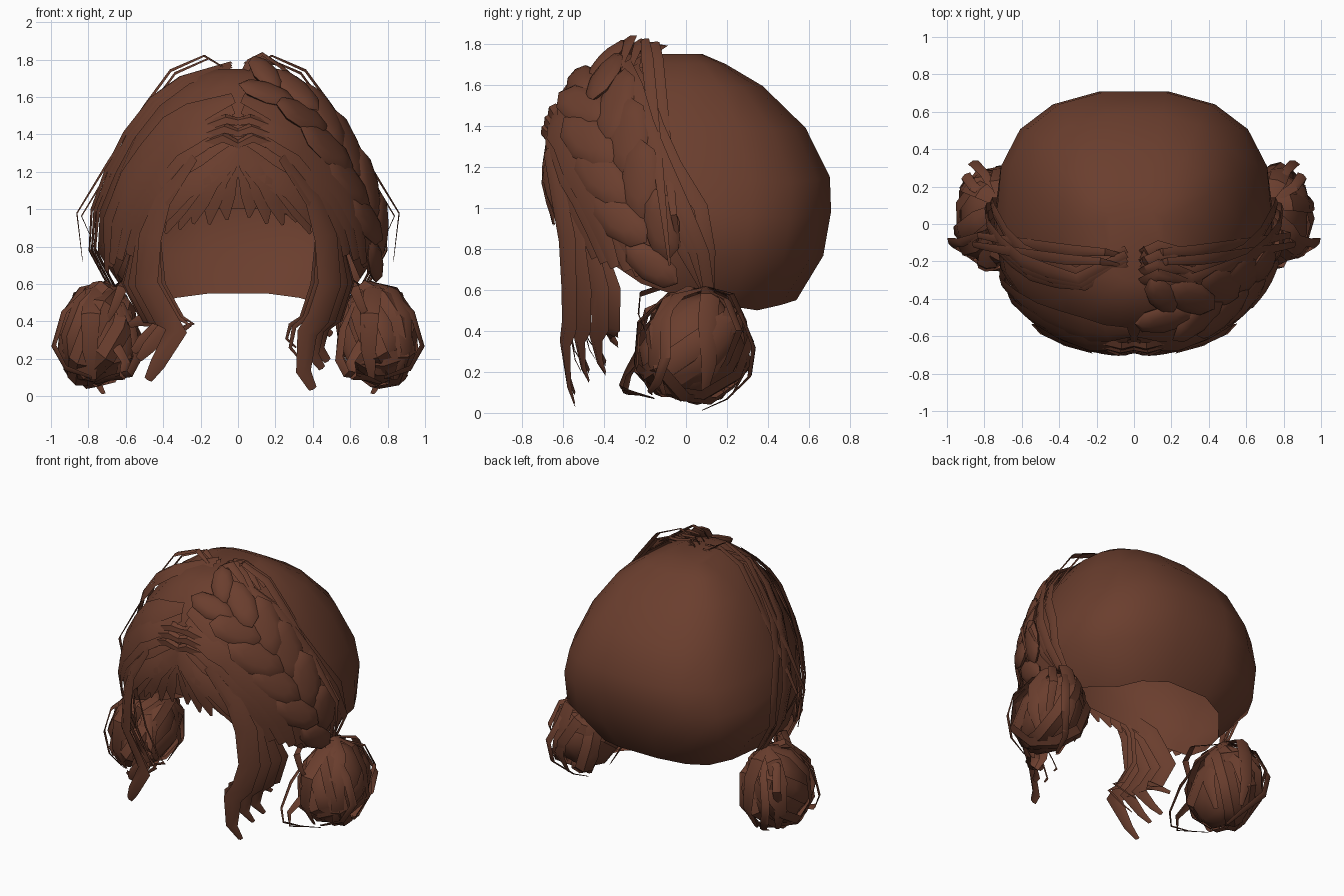
import bpy, bmesh, math, random
from mathutils import Vector, Matrix

if "Cube" in bpy.data.objects:
    bpy.data.objects.remove(bpy.data.objects["Cube"])
random.seed(4)

brown = bpy.data.materials.new("warm brown")
brown.diffuse_color = (0.145, 0.048, 0.027, 1)
brown.use_nodes = True
brown.node_tree.nodes["Principled BSDF"].inputs["Base Color"].default_value = brown.diffuse_color
HEAD = Vector((0, 0, 1.0))


def lerp_table(keys, t):
    """Linear interpolation in rows of (key, value, value...)."""
    if t <= keys[0][0]:
        return keys[0][1:]
    for a, b in zip(keys, keys[1:]):
        if t <= b[0]:
            f = (t - a[0]) / (b[0] - a[0])
            return [u + (v - u) * f for u, v in zip(a[1:], b[1:])]
    return keys[-1][1:]


# height, half width, front depth, back depth
PROFILE = [(0.50, .52, .46, .49), (0.60, .67, .54, .60), (0.73, .75, .60, .67),
           (0.95, .75, .645, .715), (1.13, .695, .67, .72), (1.39, .58, .645, .59),
           (1.59, .44, .56, .385), (1.71, .27, .43, .18), (1.75, .16, .31, .08)]
# angle from the front, height of the lower edge
HAIRLINE = [(0, 1.02), (10, 1.0), (30, .92), (42, .83), (55, .72), (75, .60),
            (100, .53), (130, .50), (160, .54), (180, .56)]


def surf(deg, z, off=0.0):
    """Point on the scalp; 0 degrees is the front, + goes to the right."""
    w, f, b = lerp_table(PROFILE, z)
    s, c = math.sin(math.radians(deg)), math.cos(math.radians(deg))
    e = .87 if c > 0 else .78
    p = Vector((math.copysign(abs(s) ** e, s) * w,
                -math.copysign(abs(c) ** e, c) * (f if c > 0 else b), z))
    return p + (p - HEAD).normalized() * off


def finish(name, bm, angle=40):
    me = bpy.data.meshes.new(name)
    bm.to_mesh(me)
    bm.free()
    ob = bpy.data.objects.new(name, me)
    bpy.context.collection.objects.link(ob)
    me.materials.append(brown)
    bpy.ops.object.select_all(action='DESELECT')
    ob.select_set(True)
    bpy.context.view_layer.objects.active = ob
    bpy.ops.object.shade_smooth_by_angle(angle=math.radians(angle))
    return ob


def ribbon(bm, pts, width, centre=HEAD, ridge=.15, closed=False, tip=.15, root=.5):
    """Ridged strip of hair along a path, facing away from the centre."""
    rows, n = [], len(pts)
    for i, p in enumerate(pts):
        a = pts[i - 1] if (i or closed) else p
        b = pts[(i + 1) % n] if (i < n - 1 or closed) else p
        out = (p - centre).normalized()
        side = (b - a).cross(out).normalized()
        f = i / (n - 1)
        wid = width if closed else width * lerp_table([(0, root), (.3, 1), (.65, .9), (1, tip)], f)[0]
        rows.append([bm.verts.new(q) for q in
                     (p - side * wid / 2, p + out * wid * ridge, p + side * wid / 2)])
    for i in range(n if closed else n - 1):
        r, s = rows[i], rows[(i + 1) % n]
        for k in (0, 1):
            bm.faces.new((r[k], r[k + 1], s[k + 1], s[k]))


def scalp_path(keys, n, off):
    """Path over the scalp from rows of (position 0-1, angle, height)."""
    return [surf(*lerp_table(keys, i / (n - 1)), off) for i in range(n)]


# Scalp shell, open at the face and neck
bm = bmesh.new()
COLS = 18
rings = []
for t in (0, .18, .36, .5, .7, .87, .96, 1):
    ring = []
    for c in range(COLS):
        a = (c + .5) * 360 / COLS
        low = lerp_table(HAIRLINE, min(a, 360 - a))[0]
        ring.append(bm.verts.new(surf(a, low + (1.75 - low) * t)))
    rings.append(ring)
for r, s in zip(rings, rings[1:]):
    for i in range(COLS):
        j = (i + 1) % COLS
        bm.faces.new((r[i], r[j], s[j], s[i]))
bm.faces.new(rings[-1])
finish("scalp_shell", bm, 70)

for side, label in ((-1, "left"), (1, "right")):
    # Fringe fanning out from the centre parting
    bm = bmesh.new()
    for k in range(7):
        end = 3 + 6 * k
        keys = [(0, side * 1, 1.34 - .01 * k), (.5, side * (3 + end * .55), 1.17 - .012 * k),
                (1, side * end, .96 - .015 * k + random.uniform(-.03, .03))]
        ribbon(bm, scalp_path(keys, 5, .012 + .006 * (k % 3)), .16, tip=.1, ridge=.1)
    finish(label + "_fringe", bm)

    # Swept front hair framing the forehead
    bm = bmesh.new()
    for k in range(5):
        keys = [(0, side * 2, 1.38 + .05 * k), (.4, side * (24 + 3 * k), 1.27 + .045 * k),
                (.75, side * (42 + 4 * k), 1.0 + .03 * k), (1, side * (47 + 6 * k), .76 - .02 * k)]
        ribbon(bm, scalp_path(keys, 8, .012 + .008 * (k % 3)), .19, tip=.3, root=.4, ridge=.1)
    # Raised arch strands beside the parting
    for k in range(3):
        keys = [(0, -side * (1 + k), 1.33 + .06 * k), (.3, side * 9, 1.40 + .04 * k),
                (1, side * (40 + 4 * k), 1.0 + .06 * k)]
        pts = scalp_path(keys, 6, .02)
        pts[1].y -= .03
        ribbon(bm, pts, .08, tip=.1, ridge=.25)
    finish(label + "_swept_front", bm)

    # Long wavy locks beside the face
    bm = bmesh.new()
    bend, foot, low = (.33, .48, .05) if side < 0 else (.37, .40, 0)
    for dx, dy, w, drop in ((0, 0, .15, .04), (.05, .07, .13, .15), (.08, .15, .13, .19),
                            (-.07, .03, .035, .20), (-.09, .10, .03, .26), (.10, .21, .11, .33)):
        drop += low
        pts = [(.24, -.67, 1.28), (.40, -.62, 1.05), (.47 + dx * .5, -.58 + dy * .6, .85),
               (.49 + dx, -.57 + dy, .60), (bend + .06 + dx, -.57 + dy, .42),
               (bend + dx, -.59 + dy, .33 + drop * .2), (foot - .05 + dx, -.57 + dy, .10 + drop * .8),
               (foot + dx, -.54 + dy, drop)]
        ribbon(bm, [Vector((side * x, y, z)) for x, y, z in pts], w,
               centre=Vector((side * .15, 0, .6)), tip=.3)
    finish(label + "_face_locks", bm)

    # Band of strands from the parting over the ear to the bun
    bm = bmesh.new()
    for k in range(4):
        d = 3.5 * k
        keys = [(0, side * (38 + d), 1.755), (.25, side * (60 + d), 1.60), (.5, side * (73 + d), 1.3),
                (.75, side * (84 + d), .95), (1, side * 97, .58)]
        pts = scalp_path(keys, 8, .015 + .014 * (k % 3))
        pts[0] = Vector((side * .04, -.21 + .025 * k, 1.76 + .012 * (k % 3)))
        ribbon(bm, pts, .085, tip=.6, root=.5)
    # Loose flyaway strands standing off the head
    for k in range(2):
        pts = [(.08, -.22, 1.76), (.18, -.20, 1.82), (.36, -.19, 1.74), (.50, -.17, 1.55),
               (.70, -.14, 1.24), (.86, -.11, .98), (.83 - .04 * k, -.08, .72 + .1 * k)]
        ribbon(bm, [Vector((side * (x - .025 * k), y + .05 * k, z - .015 * k)) for x, y, z in pts],
               .06, tip=.2, root=.3)
    finish(label + "_side_strands", bm)

    # Bun core
    C = Vector((side * .745, .03, .32))
    bm = bmesh.new()
    bmesh.ops.create_icosphere(bm, subdivisions=2, radius=1)
    for v in bm.verts:
        taper = 1 - .25 * max(0, v.co.z)
        v.co = C + Vector((v.co.x * .19 * taper, v.co.y * .26 * taper + .04 * v.co.z, v.co.z * .265))
    finish(label + "_bun", bm, 60)

    # Broad coils wound around the bun
    bm = bmesh.new()
    for k in range(4):
        rot = Matrix.Rotation(k * .8 * side, 3, 'Z') @ Matrix.Rotation(.35 + .4 * k, 3, 'X')
        pts = []
        for i in range(9):
            a = i * math.tau / 9
            q = rot @ Vector((math.cos(a), math.sin(a), .25 * math.sin(a + k))).normalized()
            s = random.uniform(.95, 1.08)
            pts.append(C + Vector((q.x * .2 * s, q.y * .27 * s, q.z * .27 * s)))
        ribbon(bm, pts, .12, centre=C, closed=True, ridge=.2)
    # Strands gathered at the tie and draped down the bun
    for k in range(6):
        a = k * math.tau / 6 + .3
        u, v = math.cos(a), math.sin(a)
        pts = [Vector((side * .70, .10, .61)), C + Vector((u * .10, v * .16 + .04, .25)),
               C + Vector((u * .19, v * .26, .12)), C + Vector((u * .215, v * .28, -.08)),
               C + Vector((u * .13, v * .2, -.23))]
        ribbon(bm, pts, .11, centre=C, tip=.3, root=.4)
    # Stray loops in front of and outside the bun
    for pts in ([(.62, -.12, .5), (.56, -.2, .36), (.54, -.28, .2), (.58, -.31, .12), (.68, -.26, .10), (.76, -.15, .07)],
                [(.70, -.16, .36), (.64, -.23, .25), (.6, -.28, .18), (.62, -.3, .10), (.72, -.22, .09)],
                [(.8, -.05, .58), (.93, -.1, .45), (.985, -.1, .27), (.92, -.14, .15), (.78, -.18, .10)],
                [(.72, .12, .6), (.80, .27, .48), (.86, .33, .32), (.84, .31, .18), (.75, .2, .07), (.72, .08, .015)],
                [(.70, .1, .6), (.86, .2, .55), (.9, .26, .4), (.88, .2, .25), (.82, .1, .1)],
                [(.66, .1, .58), (.58, -.1, .62), (.62, -.22, .58), (.66, -.23, .48), (.7, -.2, .40)]):
        ribbon(bm, [Vector((side * x, y, z)) for x, y, z in pts], .06, centre=C, tip=.4)
    finish(label + "_bun_coils", bm)

# Braid on the right side: two rows of overlapping flat lumps
bm = bmesh.new()
PATH = [(0, 18, 1.70), (.25, 45, 1.55), (.5, 60, 1.3), (.75, 70, 1.0), (1, 87, .66)]
N = 6
for i in range(N):
    for row in (-1, 1):
        t = min(1, (i + .25 * row + .3) / N)
        p, q = (surf(*lerp_table(PATH, min(1.0, t + d)), .008) for d in (-.03, .0))
        out = (q - HEAD).normalized()
        along = (q - p).normalized()
        across = along.cross(out).normalized()
        out = across.cross(along)
        rot = Matrix((along, across, out)).transposed() @ Matrix.Rotation(-row * .4, 3, 'Z')
        size = .8 + .4 * math.sin(math.pi * t)
        m = Matrix.Translation(q + across * row * .08 * size) @ rot.to_4x4() \
            @ Matrix.Diagonal((.18 * size, .095 * size, .035, 1))
        bmesh.ops.create_uvsphere(bm, u_segments=8, v_segments=6, radius=1, matrix=m)
finish("right_braid", bm, 50)

# Small tufts at the crown parting
bm = bmesh.new()
for k in range(4):
    y = -.32 + .05 * k
    ribbon(bm, [Vector(p) for p in ((.01, y, 1.70), (.07, y + .02, 1.79), (.13, y + .05, 1.83 - .015 * k),
                                    (.22, y + .03, 1.77), (.33, y, 1.68))], .07, tip=.3)
finish("crown_tufts", bm)
